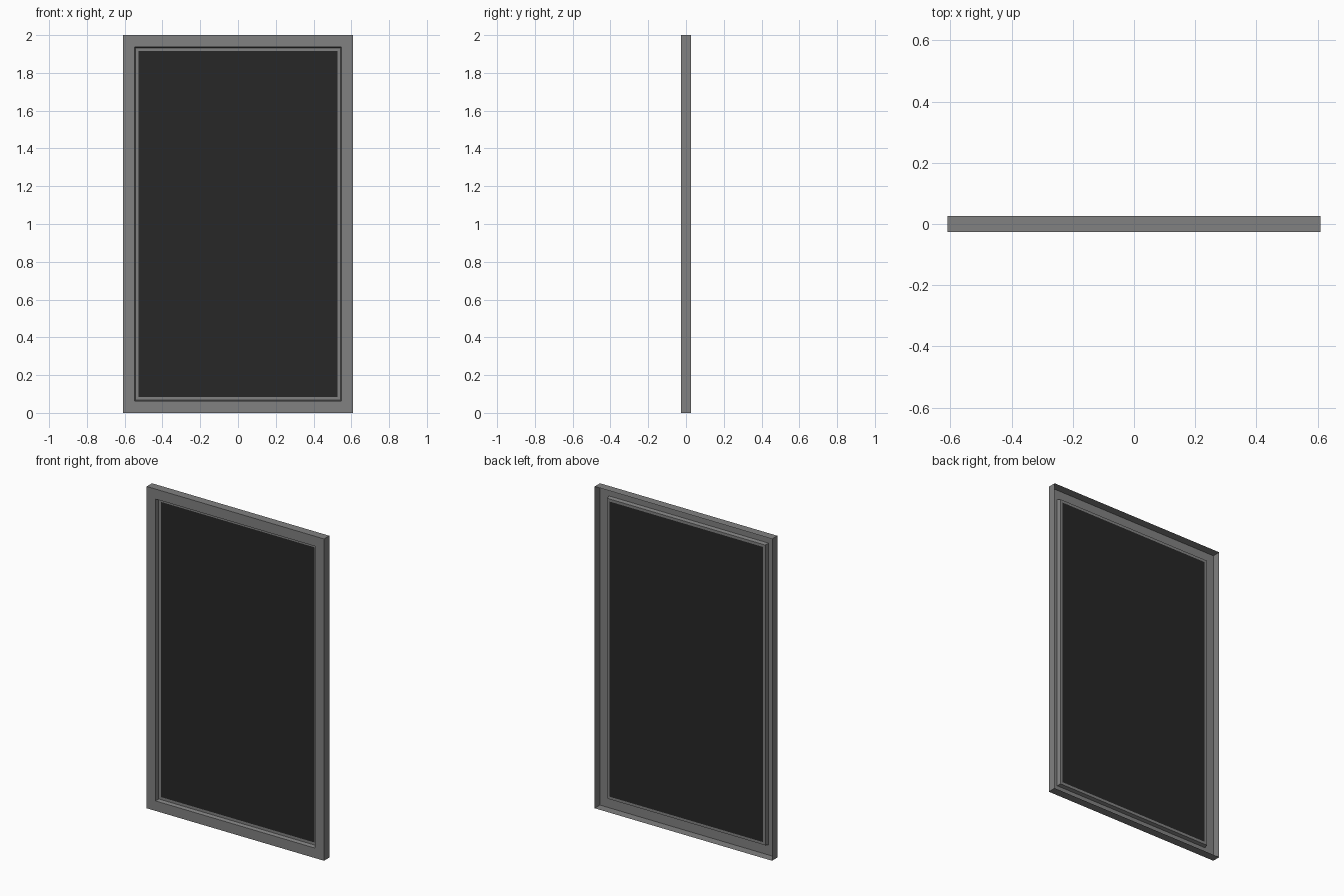
import bpy, bmesh

if "Cube" in bpy.data.objects:
    bpy.data.objects.remove(bpy.data.objects["Cube"])

H = 2.0      # overall height
W = 1.22     # overall width
Y0, Y1 = -0.026, 0.026


def material(name, v):
    m = bpy.data.materials.new(name)
    m.diffuse_color = (v, v, v, 1)
    m.use_nodes = True
    m.node_tree.nodes["Principled BSDF"].inputs["Base Color"].default_value = m.diffuse_color
    return m


def ring_shell(name, profile, mat, fill=False):
    """Sweep (inset, y) points round the rectangular outline, mitred corners."""
    bm = bmesh.new()
    loops = []
    for inset, y in profile:
        x, z0, z1 = W / 2 - inset, inset, H - inset
        loops.append([bm.verts.new(p) for p in
                      ((-x, y, z0), (x, y, z0), (x, y, z1), (-x, y, z1))])
    for a, b in zip(loops, loops[1:]):
        for i in range(4):
            j = (i + 1) % 4
            bm.faces.new((a[i], a[j], b[j], b[i]))
    if fill:
        bm.faces.new(loops[-1])
    me = bpy.data.meshes.new(name)
    bm.to_mesh(me)
    bm.free()
    ob = bpy.data.objects.new(name, me)
    bpy.context.collection.objects.link(ob)
    me.materials.append(mat)
    return ob


grey = material("frame_grey", 0.22)
dark = material("pane_dark", 0.02)

# open-backed frame: outer wall, front face, reveal, inner bead
ring_shell("window_frame",
           [(0, Y1), (0, Y0), (0.062, Y0), (0.067, -0.003), (0.083, -0.003)], grey)

# dark pane filling the bead
ring_shell("window_pane", [(0.083, -0.003)], dark, fill=True)
